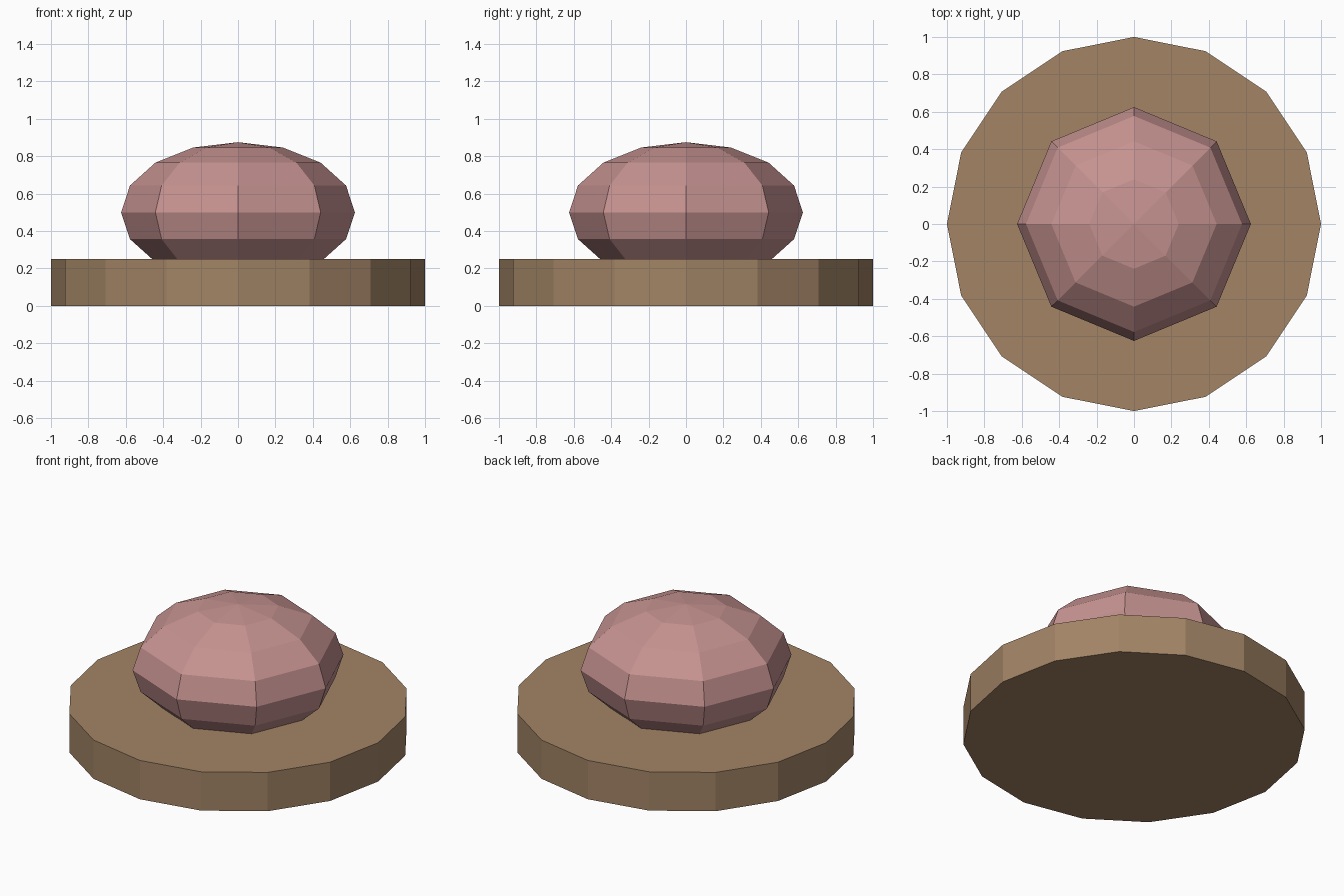
import bpy

if "Cube" in bpy.data.objects:
    bpy.data.objects.remove(bpy.data.objects["Cube"])


def paint(obj, name, color):
    mat = bpy.data.materials.new(name)
    mat.diffuse_color = (*color, 1.0)
    mat.use_nodes = True
    mat.node_tree.nodes["Principled BSDF"].inputs["Base Color"].default_value = mat.diffuse_color
    obj.data.materials.append(mat)


# Sixteen-sided base disc
bpy.ops.mesh.primitive_cylinder_add(vertices=16, radius=1.0, depth=0.25, location=(0, 0, 0.125))
base = bpy.context.object
base.name = "base_disc"
paint(base, "brown", (0.36, 0.23, 0.13))

# Flattened eight-sided dome, sunk into the base
bpy.ops.mesh.primitive_uv_sphere_add(segments=8, ring_count=8, radius=1.0, location=(0, 0, 0.5))
dome = bpy.context.object
dome.name = "dome"
dome.scale = (0.625, 0.625, 0.375)
bpy.ops.object.transform_apply(location=False, rotation=False, scale=True)
paint(dome, "dusty_pink", (0.56, 0.29, 0.28))
